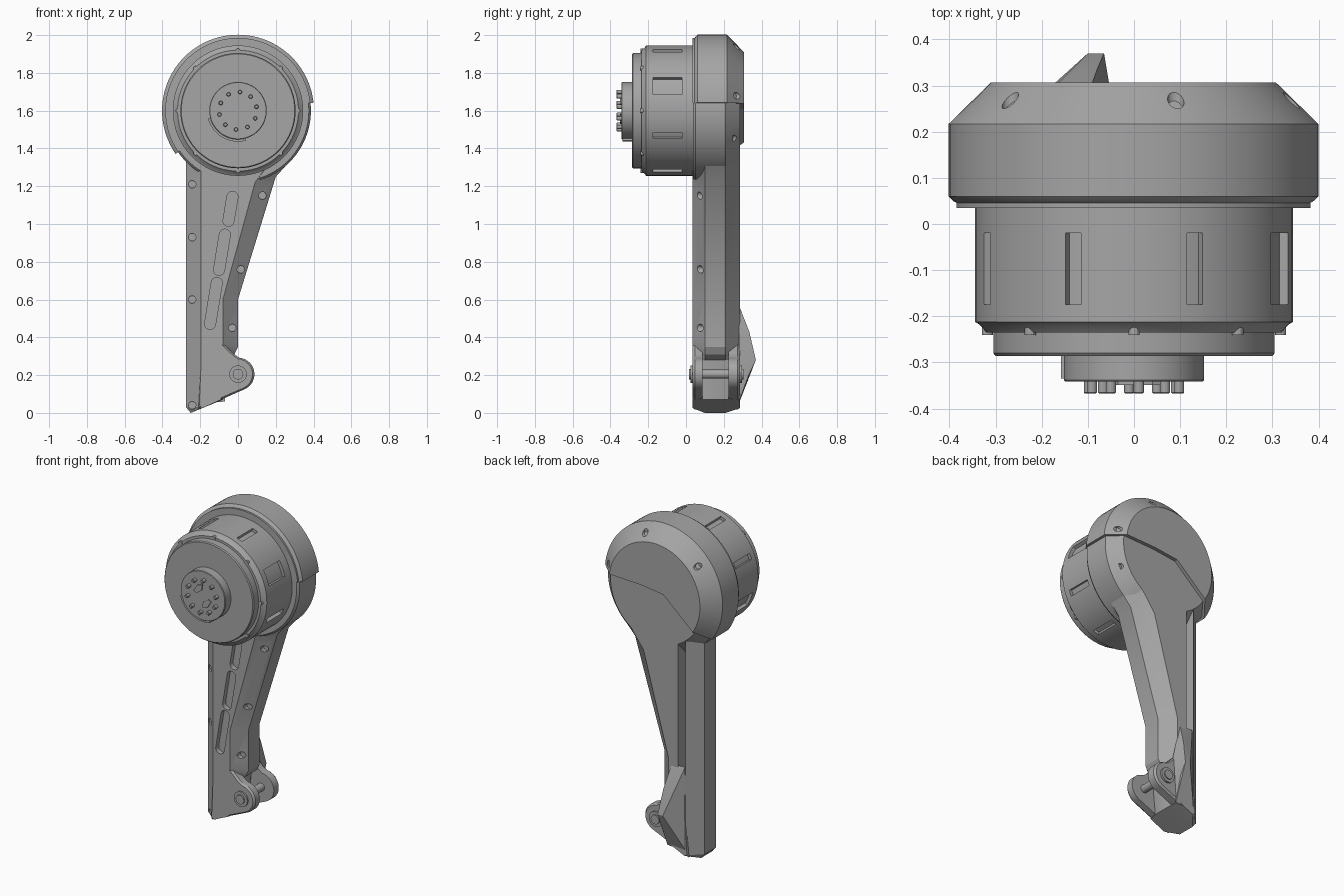
import bpy, bmesh
from math import sin, cos, radians, pi
from mathutils import Vector

cube = bpy.data.objects.get("Cube")
if cube:
    bpy.data.objects.remove(cube, do_unlink=True)

grey = bpy.data.materials.new("machined grey")
grey.use_nodes = True
grey.diffuse_color = (0.38, 0.38, 0.38, 1)
grey.node_tree.nodes["Principled BSDF"].inputs["Base Color"].default_value = grey.diffuse_color
HUB = (0, 1.6)


def finish(name, bm):
    bmesh.ops.recalc_face_normals(bm, faces=bm.faces)
    me = bpy.data.meshes.new(name)
    bm.to_mesh(me)
    bm.free()
    me.materials.append(grey)
    ob = bpy.data.objects.new(name, me)
    bpy.context.collection.objects.link(ob)
    return ob


def loft(name, rings):
    """Skin outlines given as (y, [(x, z), ...]) and cap both ends."""
    bm = bmesh.new()
    loops = [[bm.verts.new((x, y, z)) for x, z in pts] for y, pts in rings]
    n = len(loops[0])
    for a, b in zip(loops, loops[1:]):
        for i in range(n):
            j = (i + 1) % n
            bm.faces.new((a[i], a[j], b[j], b[i]))
    bm.faces.new(loops[0])
    bm.faces.new(loops[-1][::-1])
    return finish(name, bm)


def arc(c, r, a0=0, a1=360, n=64):
    full = a1 - a0 == 360
    return [(c[0] + r * cos(radians(a0 + (a1 - a0) * i / n)),
             c[1] + r * sin(radians(a0 + (a1 - a0) * i / n))) for i in range(n + (not full))]


def turned(name, profile, c=HUB, n=96):
    return loft(name, [(y, arc(c, r, n=n)) for r, y in profile])


def prism(name, pts, y0, y1):
    return loft(name, [(y0, pts), (y1, pts)])


def cut(ob, cutters):
    """Subtract the cutters, keep the result, and delete the cutters."""
    for c in cutters:
        c.hide_render = True
        m = ob.modifiers.new("cut", 'BOOLEAN')
        m.operation, m.solver, m.object = 'DIFFERENCE', 'EXACT', c
    bpy.context.view_layer.update()
    me = bpy.data.meshes.new_from_object(ob.evaluated_get(bpy.context.evaluated_depsgraph_get()))
    ob.modifiers.clear()
    ob.data = me
    for c in cutters:
        bpy.data.objects.remove(c, do_unlink=True)


def polar(r, deg):
    return (HUB[0] + r * cos(radians(deg)), HUB[1] + r * sin(radians(deg)))


def rim_holes(angles):
    return [turned("hole", [(0.018, 0.25), (0.018, 0.4)], polar(0.35, a), 16) for a in angles]


# Joint cover: chamfered cap, open below a kinked parting line
cover = turned("joint_cover", [(0.385, 0.035), (0.385, 0.046), (0.392, 0.05), (0.402, 0.06),
                               (0.402, 0.217), (0.31, 0.307)])
parting = [(0.6, 1.65), (0.1, 1.63), (-0.06, 1.61), (-0.33, 1.37), (-0.6, 1.1), (0.6, 1.0)]
cut(cover, [prism("parting", parting, -0.2, 0.6)] + rim_holes([13, 75, 140]))

# Lower joint housing
housing = turned("joint_housing", [(0.375, 0.036), (0.386, 0.05), (0.386, 0.21), (0.315, 0.285)])
cut(housing, rim_holes([-25, -72]))

# Arm: tapering beam with chamfered long edges
outer = [(-0.275, 0.03), (-0.25, 0.0), (-0.08, 0.07), (-0.06, 0.28), (-0.02, 0.31), (0, 0.35),
         (0, 0.6), (0.2, 1.25), (0.29, 1.35), (0.37, 1.5), (0.38, 1.6), (-0.275, 1.6)]
inner = [(-0.195, 0.03), (-0.19, 0.025), (-0.09, 0.07), (-0.09, 0.28), (-0.085, 0.33), (-0.08, 0.37),
         (-0.08, 0.6), (0.09, 1.22), (0.2, 1.37), (0.28, 1.5), (0.3, 1.6), (-0.195, 1.6)]
arm = loft("arm", [(0.035, inner), (0.1, outer), (0.158, outer), (0.21, outer), (0.285, inner)])
cutters = []
d = Vector((0.165, 1)).normalized()
for x, z, length in ((-0.04, 1.08, 0.19), (-0.085, 0.85, 0.25), (-0.13, 0.58, 0.28)):
    h = d * (length / 2 - 0.03)
    pts = (arc((x + h.x, z + h.y), 0.029, -9, 171, 10) + arc((x - h.x, z - h.y), 0.029, 171, 351, 10))
    cutters.append(prism("slot", pts, -0.1, 0.065))
for x, z in ((-0.243, 1.21), (-0.243, 0.93), (-0.243, 0.6), (-0.243, 0.04),
             (0.13, 1.15), (0.015, 0.76), (-0.03, 0.45)):
    cutters.append(turned("screw_hole", [(0.02, -0.1), (0.02, 0.095)], (x, z), 16))
channel = [(-0.195, 0.4), (-0.145, 0.4), (-0.145, 1.4), (-0.195, 1.4)]
cutters.append(prism("channel", channel, 0.2, 0.4))
cut(arm, cutters)

# Fork cheeks with hinge pin
cheek = arc((0, 0.205), 0.087, -65, 85, 20) + [(-0.02, 0.31), (-0.08, 0.37), (-0.195, 0.37), (-0.21, 0.017)]
small = [(x * 0.95 - 0.006, 0.205 + (z - 0.205) * 0.93) for x, z in cheek]
for name, y0, y1, edge in (("front_cheek", 0.035, 0.088, 1), ("back_cheek", 0.285, 0.225, -1)):
    loft(name, [(y0, small), (y0 + edge * 0.012, cheek), (y1, cheek)])
pivot = (0, 0.205)
turned("hinge_pin", [(0.024, 0.06), (0.024, 0.26)], pivot, 24)
for name, ya, yb, yc in (("front_pin_head", 0.05, 0.025, 0.017), ("back_pin_head", 0.27, 0.297, 0.304)):
    turned(name, [(0.046, ya), (0.046, yb), (0.028, yb), (0.028, yc)], pivot, 32)

# Latch wedge on the back of the arm foot
bm = bmesh.new()
for p in ((-0.19, 0.28, 0.57), (-0.1, 0.28, 0.57), (-0.2, 0.28, 0.05), (-0.07, 0.28, 0.06),
          (-0.05, 0.28, 0.35), (-0.11, 0.335, 0.43), (-0.08, 0.335, 0.43), (-0.1, 0.37, 0.28),
          (-0.065, 0.37, 0.28), (-0.09, 0.335, 0.2), (-0.06, 0.335, 0.21)):
    bm.verts.new(p)
hull = bmesh.ops.convex_hull(bm, input=bm.verts)
bmesh.ops.delete(bm, geom=list(set(v for v in hull["geom_interior"] if isinstance(v, bmesh.types.BMVert))),
                 context='VERTS')
finish("latch_wedge", bm)

# Motor can with grooves around its side
motor = turned("motor_can", [(0.345, 0.06), (0.345, -0.212), (0.335, -0.218), (0.32, -0.235), (0.3, -0.235)])
grooves = []
for k in range(8):
    a = 22.5 + 45 * k
    w = 8 if k % 4 == 0 else 3
    pts = arc(HUB, 0.326, a - w, a + w, 8) + arc(HUB, 0.4, a + w, a - w, 8)
    grooves.append(prism("groove", pts, -0.175, -0.02))
cut(motor, grooves)
for k in range(8):
    turned("rim_screw", [(0.012, -0.2), (0.012, -0.241)], polar(0.318, 45 * k), 12)

# Front disc, hub and keyed collar
turned("front_disc", [(0.305, -0.22), (0.305, -0.28), (0.3, -0.286)])
turned("hub", [(0.152, -0.27), (0.152, -0.338), (0.149, -0.342)])
prism("hub_collar", arc(HUB, 0.164, 195, 285, 20) + arc(HUB, 0.14, 285, 195, 20), -0.335, -0.28)

# Connector pins and key plates
for k in range(10):
    turned("contact_pin", [(0.011, -0.33), (0.011, -0.365), (0.008, -0.368)], polar(0.1, 12 + 36 * k), 12)
for s in (1, -1):
    key = [(-0.06, 0.02), (-0.035, 0.06), (0.0, 0.07), (-0.005, 0.035), (-0.04, 0.01)]
    prism("key_plate", [(s * x, HUB[1] + s * z) for x, z in key], -0.33, -0.349)

# Smooth round surfaces, keep hard edges
for ob in bpy.context.scene.objects:
    if ob.type == 'MESH':
        bpy.ops.object.select_all(action='DESELECT')
        ob.select_set(True)
        bpy.context.view_layer.objects.active = ob
        bpy.ops.object.shade_smooth_by_angle(angle=radians(25))
